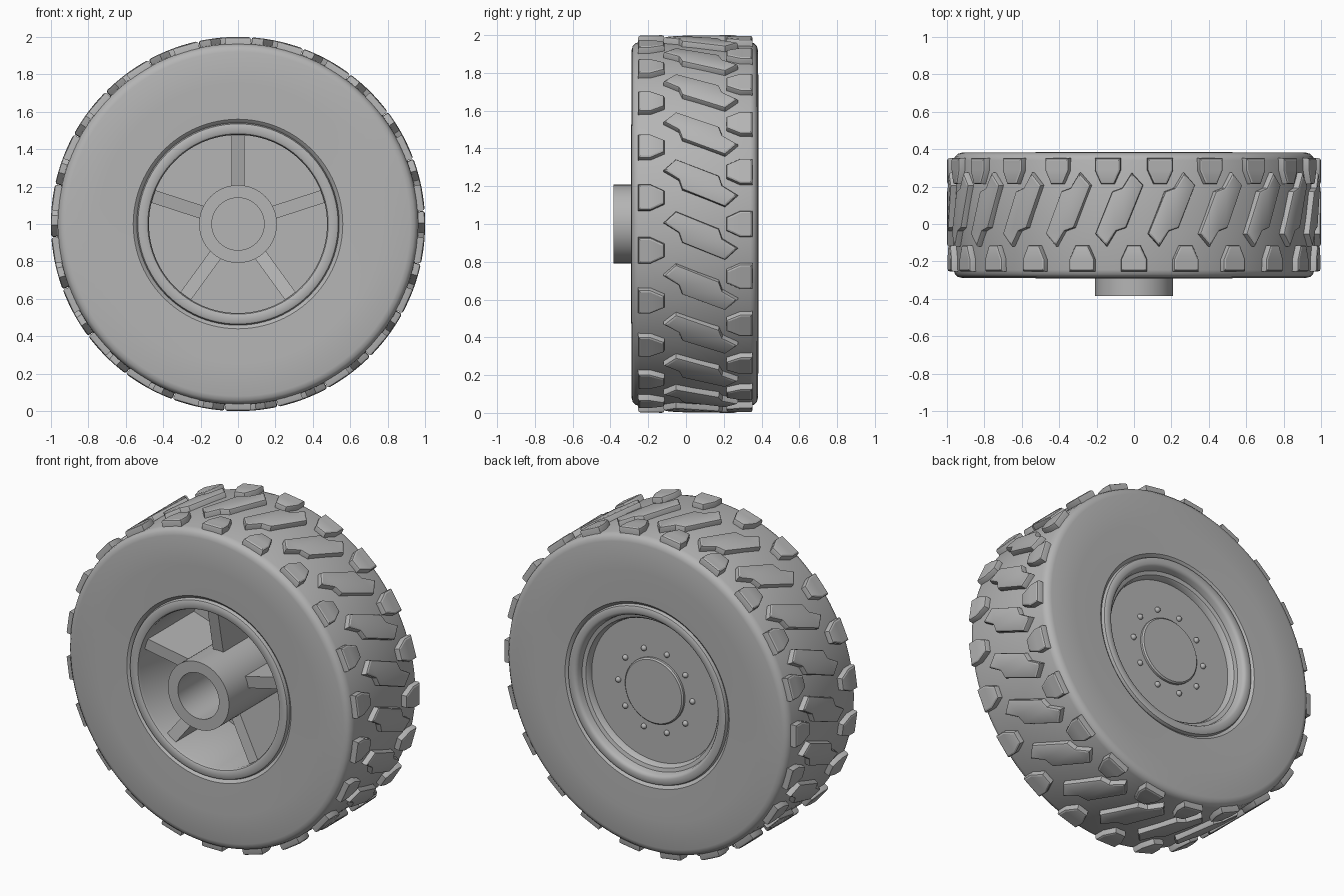
import bpy, bmesh, math
from mathutils import Matrix, Vector

cube = bpy.data.objects.get("Cube")
if cube:
    bpy.data.objects.remove(cube, do_unlink=True)

GREY = (0.46, 0.46, 0.46, 1)
grey = bpy.data.materials.new("plain_grey")
grey.use_nodes = True
grey.diffuse_color = GREY
grey.node_tree.nodes["Principled BSDF"].inputs["Base Color"].default_value = GREY

AXLE = Vector((0, 0, 1))
LUGS = 22
STEP = math.tau / LUGS


def finish(name, bm, angle=35):
    """Turn a bmesh centred on the axle into a shaded object."""
    bmesh.ops.recalc_face_normals(bm, faces=bm.faces)
    mesh = bpy.data.meshes.new(name)
    bm.to_mesh(mesh)
    bm.free()
    mesh.materials.append(grey)
    obj = bpy.data.objects.new(name, mesh)
    obj.location = AXLE
    bpy.context.collection.objects.link(obj)
    bpy.ops.object.select_all(action='DESELECT')
    obj.select_set(True)
    bpy.context.view_layer.objects.active = obj
    bpy.ops.object.shade_smooth_by_angle(angle=math.radians(angle))
    return obj


def lathe(name, profile, closed=True, steps=96):
    """Spin a (radius, y) profile around the y axis."""
    bm = bmesh.new()
    verts = [bm.verts.new((r, y, 0)) for r, y in profile]
    pairs = list(zip(verts, verts[1:]))
    if closed:
        pairs.append((verts[-1], verts[0]))
    edges = [bm.edges.new(p) for p in pairs]
    bmesh.ops.spin(bm, geom=verts + edges, axis=(0, 1, 0), cent=(0, 0, 0),
                   angle=math.tau, steps=steps, use_duplicate=False)
    bmesh.ops.remove_doubles(bm, verts=bm.verts, dist=0.0005)
    return finish(name, bm)


def lug_ring(name, outline, centre_y, phase, base=0.95, top=1.0, soft=0.012):
    """Extrude and soften a flat tread block, then wrap copies round the tyre."""
    flat = bmesh.new()
    face = flat.faces.new([flat.verts.new((x, y, base)) for x, y in outline])
    ext = bmesh.ops.extrude_face_region(flat, geom=[face])
    for v in ext["geom"]:
        if isinstance(v, bmesh.types.BMVert):
            v.co.z = top
    rim = [e for e in flat.edges if all(v.co.z > base + 0.01 for v in e.verts)]
    bmesh.ops.bevel(flat, geom=rim, offset=soft, segments=2, profile=0.5, affect='EDGES')
    bmesh.ops.triangulate(flat, faces=flat.faces)
    bm = bmesh.new()
    for i in range(LUGS):
        copy = {}
        for v in flat.verts:
            a = v.co.x + (i + phase) * STEP
            copy[v] = bm.verts.new((v.co.z * math.sin(a), v.co.y + centre_y,
                                    v.co.z * math.cos(a)))
        for f in flat.faces:
            bm.faces.new([copy[v] for v in f.verts])
    flat.free()
    return finish(name, bm, 25)


# Tyre carcass with rounded shoulders
lathe("tyre", [
    (0.53, -0.25), (0.546, -0.272), (0.56, -0.283), (0.75, -0.288), (0.92, -0.288),
    (0.942, -0.282), (0.957, -0.268), (0.964, -0.245), (0.967, 0.05), (0.964, 0.34),
    (0.957, 0.36), (0.942, 0.375), (0.92, 0.381), (0.75, 0.383), (0.56, 0.378),
    (0.546, 0.367), (0.53, 0.345)])

# Tread: shoulder blocks on both sides and hooked diagonal bars between
block = [(-0.07, 0), (0.07, 0), (0.07, 0.065), (0.036, 0.138), (-0.036, 0.138), (-0.07, 0.065)]
lug_ring("front_shoulder_lugs", block, -0.253, 0)
lug_ring("back_shoulder_lugs", [(x, -y) for x, y in block], 0.352, 0.5)
half = [(-0.13, -0.13), (-0.068, -0.197), (-0.016, -0.115), (0.037, -0.097)]
lug_ring("centre_lugs", half + [(-x, -y) for x, y in half], 0.077, -0.28)

# Rim: front lip, deep barrel, closed plate and stepped back lip
lathe("rim", [
    (0, 0.2), (0.476, 0.2), (0.476, -0.272), (0.482, -0.286), (0.492, -0.291),
    (0.524, -0.291), (0.535, -0.286), (0.541, -0.272), (0.541, 0.366), (0.535, 0.38),
    (0.524, 0.385), (0.498, 0.385), (0.486, 0.38), (0.478, 0.368), (0.472, 0.338),
    (0.45, 0.332), (0.442, 0.322), (0.436, 0.295), (0, 0.295)], closed=False)

# Axle hub tube
lathe("hub", [(0.14, -0.385), (0.208, -0.385), (0.208, 0.21), (0.14, 0.21)], steps=64)

# Round cap on the back plate
lathe("back_cap", [(0, 0.29), (0.2, 0.29), (0.2, 0.308), (0.192, 0.316), (0, 0.316)],
      closed=False, steps=64)

# Five deep spokes
bm = bmesh.new()
for k in range(5):
    turn = Matrix.Rotation(k * math.tau / 5, 4, 'Y')
    side = [(0.19, -0.19), (0.485, -0.25), (0.485, 0.21), (0.19, 0.21)]
    a, b = [[bm.verts.new(turn @ Vector((x, y, r))) for r, y in side] for x in (-0.035, 0.035)]
    bm.faces.new(a)
    bm.faces.new(b)
    for i in range(4):
        j = (i + 1) % 4
        bm.faces.new((a[i], a[j], b[j], b[i]))
finish("spokes", bm)

# Ring of domed bolts around the cap
bm = bmesh.new()
for k in range(10):
    a = (k + 0.5) * math.tau / 10
    spot = Matrix.Translation((0.253 * math.sin(a), 0.297, 0.253 * math.cos(a)))
    bmesh.ops.create_uvsphere(bm, u_segments=16, v_segments=8, radius=0.017, matrix=spot)
finish("bolts", bm)
